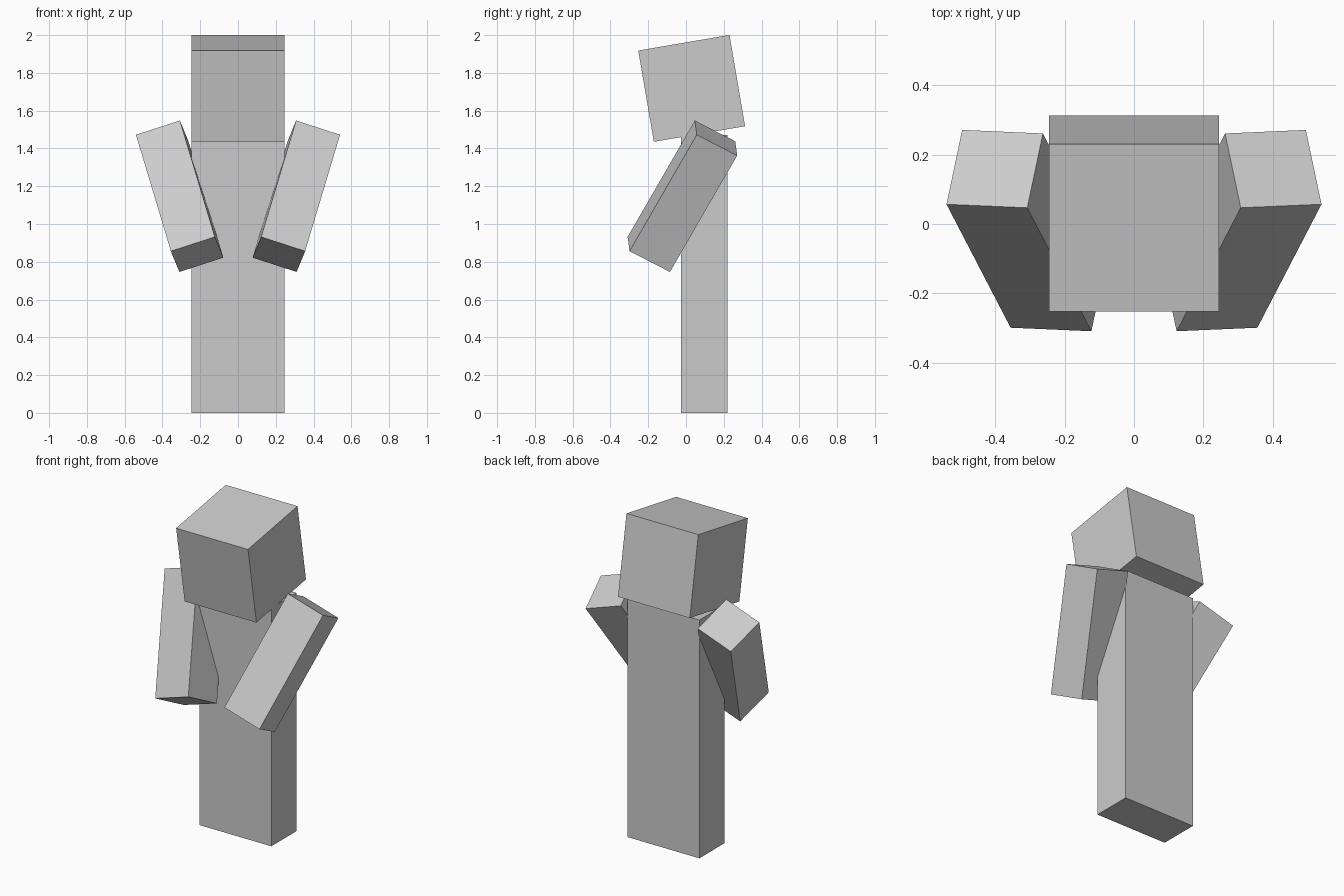
import bpy
from math import radians
from mathutils import Matrix, Euler

default = bpy.data.objects.get("Cube")
if default:
    bpy.data.objects.remove(default, do_unlink=True)

UNIT = 0.06125  # one block unit of the figure

grey = bpy.data.materials.new("plain_grey")
grey.use_nodes = True
colour = (0.6, 0.6, 0.6, 1)
grey.diffuse_color = colour
grey.node_tree.nodes["Principled BSDF"].inputs["Base Color"].default_value = colour


def box(name, blocks, centre, tilt=(0, 0, 0)):
    """Flat-shaded box, sized in block units, turned about its centre."""
    bpy.ops.mesh.primitive_cube_add(size=1)
    ob = bpy.context.object
    ob.name = ob.data.name = name
    turn = Euler([radians(a) for a in tilt]).to_matrix().to_4x4()
    size = Matrix.Diagonal([b * UNIT for b in blocks] + [1])
    ob.data.transform(turn @ size)
    ob.location = centre
    ob.data.materials.append(grey)
    return ob


# Torso and legs in one upright block
box("body", (8, 4, 24), (0, 0.097, 12 * UNIT))

# Head bowed forward
box("head", (8, 8, 8), (0, 0.03, 1.718), (9.7, 0, 0))

# Arms reaching forward and inward, mirrored across the body
for side, name in ((1, "left_arm"), (-1, "right_arm")):
    box(name, (4, 4, 12), (side * 0.309, -0.019, 1.147),
        (-28.2, side * 18, side * 2.5))
